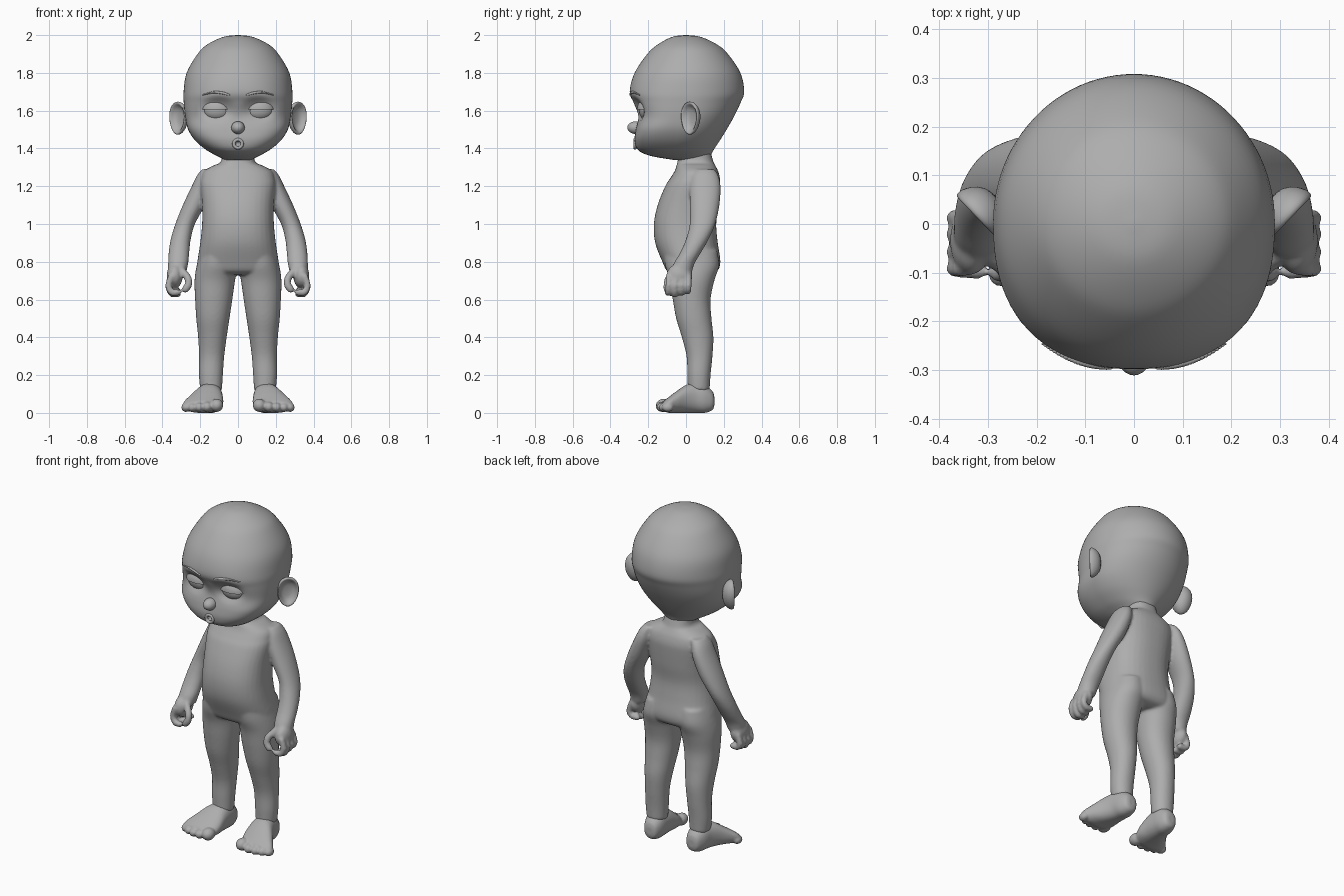
import bpy, bmesh, math
from mathutils import Vector, Matrix
from mathutils.bvhtree import BVHTree

if "Cube" in bpy.data.objects:
    bpy.data.objects.remove(bpy.data.objects["Cube"], do_unlink=True)

grey = bpy.data.materials.new("plain_grey")
grey.use_nodes = True
grey.diffuse_color = (0.42, 0.42, 0.42, 1)
grey.node_tree.nodes["Principled BSDF"].inputs["Base Color"].default_value = grey.diffuse_color


def resample(rows, steps=5):
    """Catmull-Rom interpolation through tuples of equal length."""
    out = []
    for i in range(len(rows) - 1):
        a, b, c, d = (Vector(rows[min(max(j, 0), len(rows) - 1)]) for j in range(i - 1, i + 3))
        for k in range(steps):
            t = k / steps
            out.append(b + (c - a) * t / 2 + (2 * a - 5 * b + 4 * c - d) * t * t / 2
                       + (3 * b - a - 3 * c + d) * t ** 3 / 2)
    return out + [Vector(rows[-1])]


def skin(bm, loops):
    """Bridge loops of points and cap both ends."""
    rings = [[bm.verts.new(p) for p in loop] for loop in loops]
    n = len(rings[0])
    for r, q in zip(rings, rings[1:]):
        for i in range(n):
            bm.faces.new((r[i], r[(i + 1) % n], q[(i + 1) % n], q[i]))
    bm.faces.new(rings[0])
    bm.faces.new(rings[-1])


def loft(bm, rows, power=2.2, side=1, along_y=False, segments=40):
    """Rows: position, x low, x high, depth low, depth high, optional front squareness."""
    loops = []
    for row in resample(rows):
        pos, x0, x1, d0, d1 = row[:5]
        loop = []
        for i in range(segments):
            a = 2 * math.pi * i / segments
            c, s = math.cos(a), math.sin(a)
            p = power
            if len(row) > 5 and s < 0:
                p = row[5]
            r = (abs(c) ** p + abs(s) ** p) ** (-1 / p)
            x = side * ((x0 + x1) / 2 + (x1 - x0) / 2 * c * r)
            d = (d0 + d1) / 2 + (d1 - d0) / 2 * s * r
            loop.append((x, pos, d) if along_y else (x, d, pos))
        loops.append(loop)
    skin(bm, loops)


def blob(bm, centre, radii, u=24):
    m = Matrix.Translation(centre) @ Matrix.Diagonal((*radii, 1))
    return bmesh.ops.create_uvsphere(bm, u_segments=u, v_segments=u // 2, radius=1, matrix=m)["verts"]


def chain(bm, points, radius):
    for p in resample(points, 6):
        blob(bm, p, (radius,) * 3, 16)


def finish(bm, name, voxel=0):
    bmesh.ops.recalc_face_normals(bm, faces=bm.faces)
    for f in bm.faces:
        f.smooth = True
    mesh = bpy.data.meshes.new(name)
    bm.to_mesh(mesh)
    bm.free()
    ob = bpy.data.objects.new(name, mesh)
    bpy.context.collection.objects.link(ob)
    mesh.materials.append(grey)
    if voxel:
        rm = ob.modifiers.new("fuse", "REMESH")
        rm.mode, rm.voxel_size, rm.use_smooth_shade = "VOXEL", voxel, True
        sm = ob.modifiers.new("soften", "SMOOTH")
        sm.factor, sm.iterations = 0.5, 5
    return ob


# Body: trunk, arms, hands and legs fused into one skin
bm = bmesh.new()
trunk = [(1.4, .085, -.03, .125), (1.33, .09, -.045, .145), (1.31, .13, -.05, .155),
         (1.28, .18, -.06, .17), (1.24, .195, -.085, .18), (1.2, .198, -.11, .18),
         (1.1, .19, -.15, .172), (1.0, .19, -.17, .16), (.9, .2, -.163, .168),
         (.8, .215, -.125, .182), (.75, .215, -.1, .165), (.73, .17, -.06, .12)]
loft(bm, [(z, -w, w, a, b) for z, w, a, b in trunk], 2.4)
leg = [(.86, .01, .2, -.12, .165), (.78, .005, .219, -.11, .175), (.7, .016, .23, -.085, .15),
       (.6, .03, .227, -.07, .13), (.5, .045, .221, -.052, .135), (.4, .06, .211, -.022, .145),
       (.3, .073, .206, .003, .14), (.2, .08, .207, .007, .13), (.12, .085, .2, .01, .125)]
arm = [(1.29, .12, .19, .05, .15), (1.26, .13, .215, .03, .17), (1.2, .14, .245, .02, .183),
       (1.1, .175, .292, .02, .177), (1.0, .228, .332, .02, .155), (.92, .25, .356, 0, .12),
       (.85, .258, .367, -.03, .08), (.79, .264, .37, -.065, .045), (.74, .275, .372, -.08, .03)]
for s in (1, -1):
    loft(bm, leg, 2.1, s)
    loft(bm, arm, 2.1, s)
    blob(bm, (s * .335, -.035, .725), (.043, .07, .065))
    for k in range(4):
        y = -.092 + .035 * k
        lift = .008 * abs(k - 1)
        chain(bm, [(s * .355, y, .72), (s * .368, y, .672), (s * .35, y - .003, .63 + lift),
                   (s * .318, y - .004, .63 + lift)], .0175)
    chain(bm, [(s * .3, -.06, .755), (s * .266, -.09, .715), (s * .262, -.1, .68),
               (s * .278, -.1, .655)], .02)
finish(bm, "body", .008)

# Feet with five toes each
foot = [(.15, .12, .16, .04, .085), (.14, .1, .18, .015, .115), (.1, .085, .2, 0, .148),
        (.05, .082, .212, 0, .158), (0, .08, .235, 0, .148), (-.05, .078, .268, 0, .115),
        (-.09, .088, .292, 0, .085), (-.12, .105, .28, .01, .062)]
toes = [(.113, -.118, .035), (.163, -.126, .027), (.205, -.123, .025),
        (.243, -.113, .024), (.276, -.097, .024)]
for s, side in ((1, "left"), (-1, "right")):
    bm = bmesh.new()
    loft(bm, foot, 2.3, s, True)
    for x, y, r in toes:
        blob(bm, (s * x, y, r + .005), (r, r + .007, r))
    finish(bm, side + "_foot", .006)

# Head: rounded skull, squarer face, shallow eye sockets
bm = bmesh.new()
skull = [(2.0, .008, -.008, .008, 2), (1.99, .08, -.075, .08, 2), (1.95, .163, -.15, .165, 2),
         (1.9, .214, -.205, .222, 2), (1.8, .272, -.272, .288, 2.1), (1.7, .288, -.298, .308, 2.3),
         (1.64, .287, -.276, .288, 2.6), (1.57, .28, -.252, .255, 3), (1.5, .264, -.266, .215, 3.3),
         (1.44, .225, -.272, .178, 3), (1.39, .165, -.252, .145, 2.6),
         (1.36, .11, -.185, .13, 2.2), (1.34, .07, -.07, .11, 2)]
loft(bm, [(z, -w, w, a, b, p) for z, w, a, b, p in skull], 2, segments=96)
for v in bm.verts:
    if v.co.y < 0:
        d = ((abs(v.co.x) - .11) / .1) ** 2 + ((v.co.z - 1.61) / .075) ** 2
        v.co.y += .028 * max(0, 1 - d) ** 1.5
tree = BVHTree.FromBMesh(bm)
head = finish(bm, "head")


def face_y(x, z):
    return tree.ray_cast(Vector((x, -1, z)), Vector((0, 1, 0)))[0].y


# Open mouth: hollow cut in the head, ringed by lips
mouth_z = 1.425
mouth_y = face_y(0, mouth_z)
bm = bmesh.new()
blob(bm, (0, mouth_y, mouth_z), (.021, .045, .021))
cutter = finish(bm, "mouth_cutter")
cutter.hide_render = True
cut = head.modifiers.new("mouth_hollow", "BOOLEAN")
cut.operation, cut.object, cut.solver = "DIFFERENCE", cutter, "EXACT"
bpy.context.view_layer.objects.active = head
bpy.ops.object.modifier_apply(modifier=cut.name)
bpy.data.objects.remove(cutter, do_unlink=True)
bpy.ops.mesh.primitive_torus_add(major_radius=.022, minor_radius=.009, major_segments=28,
                                 minor_segments=10, location=(0, mouth_y, mouth_z),
                                 rotation=(math.pi / 2, 0, 0))
lips = bpy.context.object
lips.name = "lips"
lips.data.materials.append(grey)
bpy.ops.object.shade_smooth()

# Nose
bm = bmesh.new()
blob(bm, (0, face_y(0, 1.51), 1.51), (.036, .047, .034))
finish(bm, "nose")

for s, side in ((1, "left"), (-1, "right")):
    # Eyeball and drooping upper lid
    centre = Vector((s * .11, face_y(s * .11, 1.605) + .028, 1.605))
    bm = bmesh.new()
    blob(bm, centre, (.077, .05, .06), 32)
    finish(bm, side + "_eye")
    bm = bmesh.new()
    blob(bm, centre, (.084, .06, .066), 32)
    bmesh.ops.bisect_plane(bm, geom=bm.verts[:] + bm.edges[:] + bm.faces[:],
                           plane_co=centre, plane_no=(0, 0, -1), clear_outer=True)
    bmesh.ops.holes_fill(bm, edges=bm.edges)
    lid = finish(bm, side + "_eyelid")
    bpy.context.view_layer.objects.active = lid
    lid.select_set(True)
    bpy.ops.object.shade_smooth_by_angle(angle=math.radians(40))
    lid.select_set(False)

    # Thin raised brow
    bm = bmesh.new()
    for x, z, r in resample([(.05, 1.684, .005), (.085, 1.694, .007), (.13, 1.697, .006),
                             (.185, 1.684, .003)], 8):
        blob(bm, (s * x, face_y(s * x, z), z), (r * 1.6, r, r), 12)
    finish(bm, side + "_brow")

    # Cupped ear angled forward
    out, up, facing = Vector((.69, .72, 0)), Vector((0, 0, 1)), Vector((.72, -.69, 0))
    bowl = [(.3, -.042), (.7, -.03), (.95, -.006), (1, .01), (.93, .02), (.8, .014),
            (.65, -.004), (.3, -.012)]
    loops = []
    for scale, depth in bowl:
        loop = []
        for i in range(28):
            a = 2 * math.pi * i / 28
            u = .069 * scale * math.cos(a) * (.9 + .12 * math.sin(a))
            p = Vector((.312, .027, 1.56)) + out * u + up * .09 * scale * math.sin(a) + facing * depth
            loop.append((s * p.x, p.y, p.z))
        loops.append(loop)
    bm = bmesh.new()
    skin(bm, loops)
    ear = finish(bm, side + "_ear")
    ear.modifiers.new("round", "SUBSURF").levels = 1
